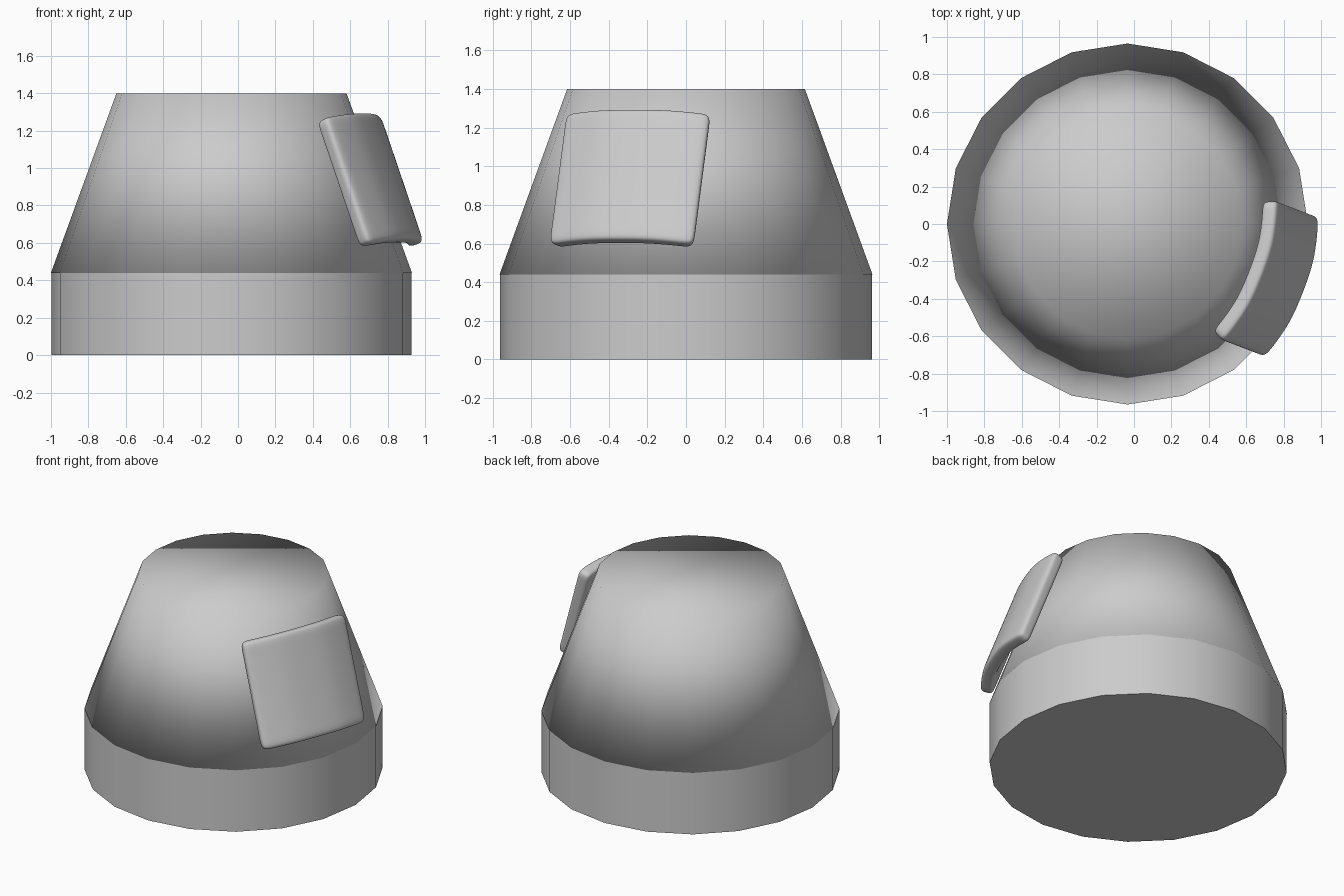
import bpy, bmesh
from math import sin, cos, radians
from mathutils import Matrix, Vector

if "Cube" in bpy.data.objects:
    bpy.data.objects.remove(bpy.data.objects["Cube"])

CX = -0.035      # axis of the round body
SIDES = 20


def frustum(name, r_low, r_high, z_low, z_high):
    h = z_high - z_low
    bm = bmesh.new()
    bmesh.ops.create_cone(bm, cap_ends=True, segments=SIDES,
                          radius1=r_low, radius2=r_high, depth=h)
    bmesh.ops.translate(bm, verts=bm.verts, vec=(CX, 0, z_low + h / 2))
    return finish(bm, name)


def finish(bm, name):
    bmesh.ops.recalc_face_normals(bm, faces=bm.faces)
    for f in bm.faces:
        f.smooth = True
    mesh = bpy.data.meshes.new(name)
    bm.to_mesh(mesh)
    bm.free()
    ob = bpy.data.objects.new(name, mesh)
    bpy.context.collection.objects.link(ob)
    return ob


# Round base with crisp rims
base = frustum("base", 0.963, 0.963, 0.0, 0.44)
bpy.context.view_layer.objects.active = base
base.select_set(True)
bpy.ops.object.shade_smooth_by_angle(angle=radians(30))

# Tapered upper body, smooth across its caps
frustum("tapered_body", 0.965, 0.615, 0.44, 1.40)

# Curved, softly rounded pad lying on the slope
T, W, H, EDGE = 0.09, 0.80, 0.72, 0.07
bm = bmesh.new()
bmesh.ops.create_cube(bm, size=1.0)
bmesh.ops.scale(bm, verts=bm.verts, vec=(T, W, H))
cuts = [(0, 0.0)]
cuts += [(1, s * d) for s in (-1, 1) for d in (0.11, 0.22, W / 2 - EDGE)]
cuts += [(2, s * d) for s in (-1, 1) for d in (0.12, H / 2 - EDGE)]
for axis, pos in cuts:
    co, no = Vector(), Vector()
    co[axis], no[axis] = pos, 1.0
    bmesh.ops.bisect_plane(bm, geom=bm.verts[:] + bm.edges[:] + bm.faces[:],
                           plane_co=co, plane_no=no)
R = 1.0          # bend radius
for v in bm.verts:
    x, y, z = v.co
    a = y / R
    v.co = ((R + x) * cos(a) - R, (R + x) * sin(a), z)
place = (Matrix.Translation((CX, 0, 0.95)) @ Matrix.Rotation(radians(-21), 4, 'Z')
         @ Matrix.Translation((0.858, 0, 0)) @ Matrix.Rotation(radians(-20), 4, 'Y'))
bm.transform(place)
pad = finish(bm, "side_pad")
sub = pad.modifiers.new("rounding", 'SUBSURF')
sub.levels = sub.render_levels = 3
